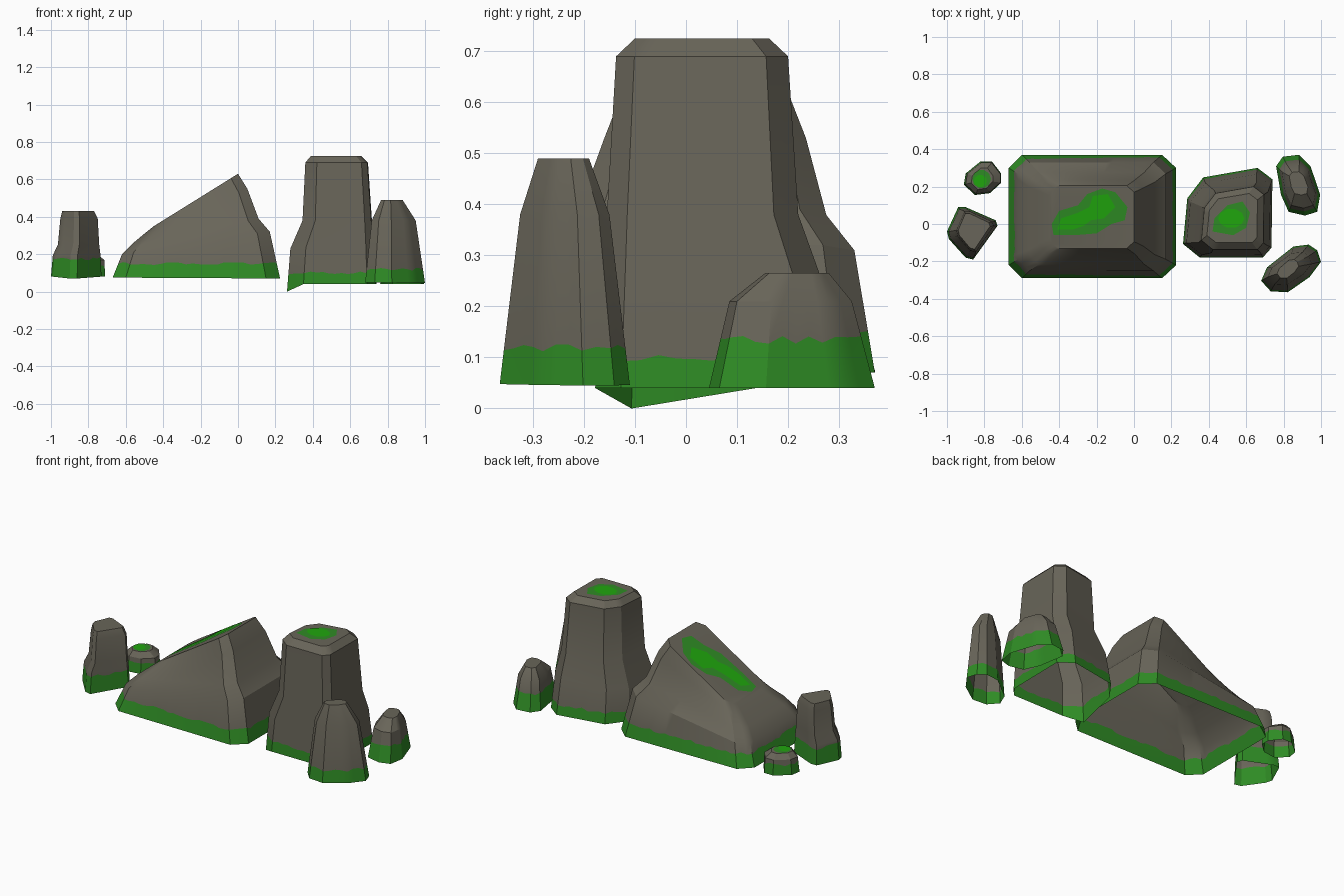
import bpy
import bmesh
import random
import math

if "Cube" in bpy.data.objects:
    bpy.data.objects.remove(bpy.data.objects["Cube"])

random.seed(4)


def material(name, rgb):
    m = bpy.data.materials.new(name)
    m.diffuse_color = (*rgb, 1)
    m.use_nodes = True
    m.node_tree.nodes["Principled BSDF"].inputs["Base Color"].default_value = m.diffuse_color
    return m


STONE = material("stone", (0.14, 0.13, 0.10))
MOSS = material("moss", (0.028, 0.26, 0.018))
BRIGHT = material("bright_moss", (0.014, 0.38, 0.004))


def finish(bm, name, mats):
    me = bpy.data.meshes.new(name)
    bm.to_mesh(me)
    bm.free()
    ob = bpy.data.objects.new(name, me)
    bpy.context.collection.objects.link(ob)
    for m in mats:
        me.materials.append(m)
    return ob


def subdivide(outline, step=0.035):
    """Insert extra points along a closed outline of (x, y[, drop])."""
    pts = [(*p, 0)[:3] for p in outline]
    out = []
    for a, b in zip(pts, pts[1:] + pts[:1]):
        n = max(1, round(math.dist(a, b) / step))
        out += [tuple(u + (v - u) * i / n for u, v in zip(a, b)) for i in range(n)]
    return out


def rock(name, outline, rings, band):
    """Loft an outline through rings (x0, x1, y0, y1, z_left, z_right); open below."""
    pts = subdivide(outline)
    xs, ys = [p[0] for p in pts], [p[1] for p in pts]
    norm = [((x - min(xs)) / (max(xs) - min(xs)),
             (y - min(ys)) / (max(ys) - min(ys)), d) for x, y, d in pts]
    levels = []
    for k, (x0, x1, y0, y1, zl, zr) in enumerate(rings):
        levels.append([(x0 + u * (x1 - x0), y0 + v * (y1 - y0),
                        zl + u * (zr - zl) - (d if k == 0 else 0)) for u, v, d in norm])
    # ragged upper edge of the moss band, lying on the lowest wall
    edge = []
    for a, b in zip(levels[0], levels[1]):
        t = (band + random.uniform(-0.008, 0.008) - a[2]) / (b[2] - a[2])
        edge.append(tuple(p + (q - p) * t for p, q in zip(a, b)))
    levels.insert(1, edge)
    bm = bmesh.new()
    loops = [[bm.verts.new(p) for p in lv] for lv in levels]
    n = len(pts)
    for k in range(len(loops) - 1):
        for i in range(n):
            j = (i + 1) % n
            f = bm.faces.new((loops[k][i], loops[k][j], loops[k + 1][j], loops[k + 1][i]))
            f.material_index = 1 if k == 0 else 0
    bm.faces.new(loops[-1])
    ob = finish(bm, name, [STONE, MOSS])
    bpy.ops.object.select_all(action='DESELECT')
    ob.select_set(True)
    bpy.context.view_layer.objects.active = ob
    bpy.ops.object.shade_smooth_by_angle(angle=math.radians(28))


def patch(name, outline, mat, height):
    """Thin moss plate; height is a rule giving z from x."""
    bm = bmesh.new()
    f = bm.faces.new([bm.verts.new((x, y, height(x))) for x, y in outline])
    f.normal_update()
    if f.normal.z < 0:
        f.normal_flip()
    finish(bm, name, [mat])


def blob(cx, cy, rx, ry, n=10):
    return [(cx + rx * math.cos(i * math.tau / n), cy + ry * math.sin(i * math.tau / n))
            for i in range(n)]


# Big sloping rock (outlines run counter-clockwise)
rock("sloping_rock",
     [(-.60, -.29), (.15, -.29), (.225, -.22), (.225, .30), (.15, .37), (-.60, .37),
      (-.67, .30), (-.67, -.22)],
     [(-.67, .225, -.29, .37, .075, .07), (-.62, .17, -.25, .33, .20, .32),
      (-.56, .11, -.215, .275, .26, .39), (-.50, .05, -.16, .235, .31, .55),
      (-.45, .0, -.13, .205, .35, .63)], .15)

# Tall block rock with one dipping base corner
rock("tall_rock",
     [(.35, -.17), (.69, -.17), (.735, -.12), (.74, .24), (.66, .30), (.37, .25),
      (.285, .14), (.262, -.10, .04)],
     [(.262, .74, -.178, .30, .04, .04), (.28, .73, -.165, .265, .23, .26),
      (.345, .716, -.155, .22, .38, .38), (.36, .695, -.137, .20, .69, .69),
      (.39, .66, -.10, .163, .725, .725)], .10)

# Left front pillar
rock("left_pillar",
     [(-.90, -.18, .01), (-.86, -.19, .01), (-.73, -.01), (-.74, .02), (-.90, .09),
      (-.94, .09), (-1.0, -.04), (-.99, -.08)],
     [(-1.0, -.73, -.19, .09, .08, .08), (-.99, -.735, -.18, .08, .195, .195),
      (-.963, -.742, -.16, .072, .25, .25), (-.95, -.75, -.15, .067, .39, .39),
      (-.94, -.77, -.135, .055, .43, .43)], .175)

# Left back pebble
rock("left_pebble",
     [(-.85, .155), (-.77, .165), (-.71, .22), (-.71, .27), (-.76, .335), (-.82, .335),
      (-.90, .27), (-.91, .21)],
     [(-.91, -.71, .155, .335, .08, .08), (-.90, -.715, .162, .328, .17, .17),
      (-.87, -.755, .185, .30, .20, .20)], .14)

# Right back stone
rock("right_back_stone",
     [(.83, .07), (.915, .05), (.98, .07), (.995, .16), (.945, .31), (.885, .37),
      (.80, .36), (.765, .31), (.79, .16)],
     [(.76, .995, .045, .37, .04, .04), (.79, .97, .085, .325, .21, .21),
      (.83, .93, .155, .28, .265, .265)], .135)

# Right front stone
rock("right_front_stone",
     [(.68, -.30), (.73, -.355), (.82, -.36), (.935, -.28), (.995, -.20), (.975, -.14),
      (.93, -.11), (.85, -.12), (.71, -.23)],
     [(.68, 1.0, -.365, -.11, .05, .045), (.715, .95, -.325, -.15, .38, .38),
      (.765, .88, -.29, -.19, .49, .49)], .12)

# Moss patches on the tops: dark rim with bright centre
def slope(lift):
    return lambda x: .35 + (x + .45) * .28 / .45 + lift


def flat(z):
    return lambda x: z


patch("slope_moss_rim",
      [(-.43, -.06), (-.32, -.06), (-.20, -.05), (-.12, .0), (-.05, .02), (-.035, .09),
       (-.10, .17), (-.17, .19), (-.25, .16), (-.30, .10), (-.40, .07), (-.44, .0)],
      MOSS, slope(.003))
patch("slope_moss_centre",
      [(-.41, -.03), (-.33, -.03), (-.27, -.01), (-.23, .02), (-.16, .03), (-.10, .09),
       (-.14, .16), (-.22, .15), (-.24, .09), (-.30, .06), (-.39, .03)],
      BRIGHT, slope(.006))
patch("tall_moss_rim",
      [(.42, -.04), (.53, -.06), (.60, -.02), (.62, .06), (.58, .12), (.50, .10), (.43, .03)],
      MOSS, flat(.7275))
patch("tall_moss_centre", blob(.52, .03, .07, .052), BRIGHT, flat(.730))
patch("pebble_moss_rim", blob(-.815, .24, .05, .05), MOSS, flat(.2025))
patch("pebble_moss_centre", blob(-.822, .23, .035, .033), BRIGHT, flat(.205))
